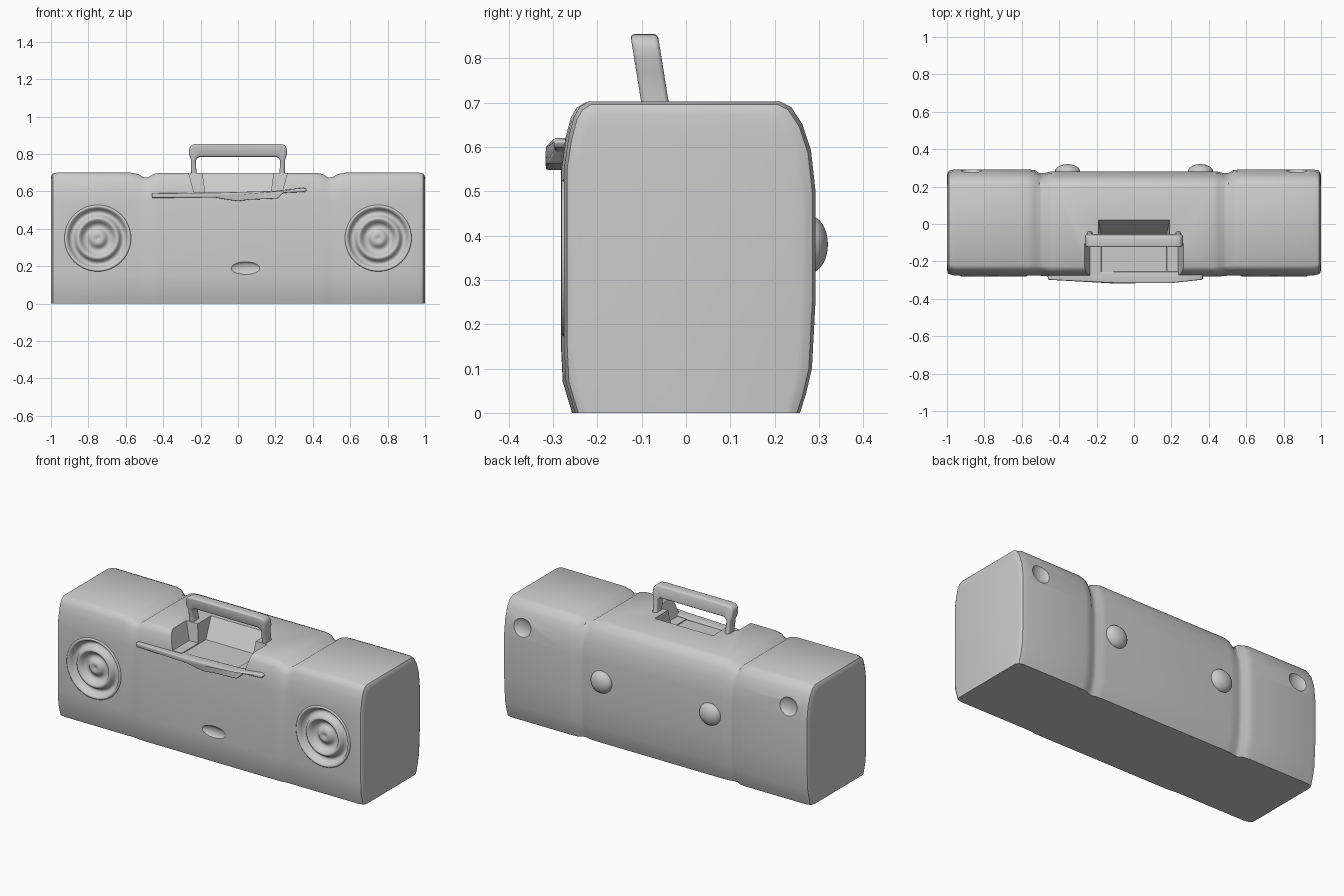
import bpy, bmesh, math
from mathutils import Matrix, Vector

if "Cube" in bpy.data.objects:
    bpy.data.objects.remove(bpy.data.objects["Cube"])


def finish(name, bm, bevel=0, angle=40):
    bmesh.ops.recalc_face_normals(bm, faces=bm.faces)
    me = bpy.data.meshes.new(name)
    bm.to_mesh(me)
    bm.free()
    ob = bpy.data.objects.new(name, me)
    bpy.context.collection.objects.link(ob)
    bpy.ops.object.select_all(action='DESELECT')
    bpy.context.view_layer.objects.active = ob
    ob.select_set(True)
    if bevel:
        m = ob.modifiers.new("bevel", 'BEVEL')
        m.width, m.segments, m.limit_method = bevel, 3, 'ANGLE'
        bpy.ops.object.modifier_apply(modifier=m.name)
    bpy.ops.object.shade_smooth_by_angle(angle=math.radians(angle))
    return ob


def loft(name, rings, bevel=0, angle=40):
    """Skin a list of equal-length closed rings and cap both ends."""
    bm = bmesh.new()
    vs = [[bm.verts.new(p) for p in r] for r in rings]
    n = len(vs[0])
    for a, b in zip(vs, vs[1:]):
        for i in range(n):
            j = (i + 1) % n
            bm.faces.new((a[i], a[j], b[j], b[i]))
    bm.faces.new(vs[0])
    bm.faces.new(vs[-1])
    return finish(name, bm, bevel, angle)


def ellipsoid(name, loc, size):
    bm = bmesh.new()
    bmesh.ops.create_uvsphere(bm, u_segments=32, v_segments=16, radius=1)
    bm.transform(Matrix.Translation(loc) @ Matrix.Diagonal((*size, 1)))
    return finish(name, bm)


def lathe(name, x, z, prof, seg=48):
    """Spin (radius, y) points about a front-back axis."""
    rings = [[(x + r * math.cos(t), y, z + r * math.sin(t))
              for t in (2 * math.pi * i / seg for i in range(seg))] for r, y in prof]
    return loft(name, rings, angle=75)


def cut(target, cutter):
    cutter.hide_render = True
    m = target.modifiers.new("cut", 'BOOLEAN')
    m.operation, m.object, m.solver = 'DIFFERENCE', cutter, 'EXACT'
    bpy.context.view_layer.objects.active = target
    bpy.ops.object.modifier_apply(modifier=m.name)
    bpy.data.objects.remove(cutter)


def section(x, yf, yb, zt):
    """Rounded side profile of the case at one station."""
    return [(x, y, z) for y, z in [
        (yf + .025, 0), (yf + .004, .07), (yf, .15), (yf, .55), (yf + .01, zt - .08),
        (yf + .022, zt - .035), (yf + .035, zt - .012), (yf + .055, zt),
        (yb - .08, zt), (yb - .055, zt - .012), (yb - .03, zt - .05), (yb - .01, zt - .11),
        (yb, zt - .2), (yb, .25), (yb - .008, .1), (yb - .022, .04), (yb - .035, 0)]]


# Case: rounded ends, grooves either side of the centre section
half = [(.985, -.25, .262, .675), (.995, -.26, .275, .688), (.99, -.268, .285, .696),
        (.96, -.275, .292, .702), (.57, -.275, .292, .70), (.53, -.275, .288, .692),
        (.505, -.276, .272, .675), (.48, -.278, .272, .675), (.455, -.281, .279, .692),
        (.42, -.282, .281, .70)]
half[0] = (1.0, -.245, .258, .672)
half[1] = (.997, -.258, .272, .686)
rings = [section(-x, *r) for x, *r in half] + [section(x, *r) for x, *r in reversed(half)]
body = loft("case", rings)

# Handle recess: open front pocket plus a narrower sloping pocket behind it
def pocket(w0, w1, yb0, yb1, z0, z1):
    return loft("pocket_cutter", [[(-w, -.5, z), (w, -.5, z), (w, yb, z), (-w, yb, z)]
                                  for w, yb, z in ((w0, yb0, z0), (w1, yb1, z1))])

cut(body, pocket(.235, .275, -.12, -.10, .595, .74))
cut(body, pocket(.175, .195, -.05, .04, .59, .73))

# Dents: front centre and back corners; openings for the speakers
cut(body, ellipsoid("dent_cutter", (.04, -.288, .19), (.08, .022, .035)))
for s in (-1, 1):
    cut(body, ellipsoid("dent_cutter", (s * .87, .295, .57), (.06, .03, .06)))
    cut(body, lathe("speaker_cutter", s * .75, .35, [(.163, -.4), (.163, -.225)]))
bpy.ops.object.select_all(action='DESELECT')
body.select_set(True)
bpy.context.view_layer.objects.active = body
bpy.ops.object.shade_smooth_by_angle(angle=math.radians(40))

# Speakers and rear feet
cone = [(.178, -.262), (.178, -.276), (.172, -.281), (.164, -.279), (.155, -.262),
        (.145, -.247), (.133, -.245), (.123, -.256), (.115, -.272), (.106, -.279),
        (.097, -.276), (.085, -.258), (.072, -.244), (.058, -.243), (.047, -.252),
        (.037, -.264), (.022, -.268), (.008, -.262), (.001, -.260)]
for s, side in ((-1, "left"), (1, "right")):
    lathe(side + "_speaker", s * .75, .35, [(.178, -.215)] + cone)
    ellipsoid(side + "_rear_foot", (s * .355, .278, .38), (.068, .042, .065))

# Carry handle: arch outline, leaning forward
outer = [(.205, .585), (.262, .585), (.25, .66), (.252, .77), (.262, .80), (.26, .835),
         (.245, .852), (.21, .855)]
inner = [(.21, .785), (.225, .77), (.222, .69), (.20, .63)]
right = outer
arch = ([(x, z) for x, z in right] + [(-x, z) for x, z in reversed(right)]
        + [(-x, z) for x, z in reversed(inner[::-1])][::-1][::-1][::-1]
        + [(x, z) for x, z in inner])
loft("carry_handle", [[(x, -.07 - .16 * (z - .7) + d, z) for x, z in arch]
                      for d in (-.031, .031)], bevel=.012)

# Uneven trim ledge below the recess
edge = [(-.46, .566), (-.12, .567), (-.06, .556), (0, .548), (.06, .556), (.21, .562),
        (.24, .592), (.36, .598), (.37, .612), (.35, .62), (.2, .603), (-.1, .594), (-.46, .59)]
loft("front_trim_ledge", [[(x, y - (.018 if abs(x) < .22 and y < -.28 else 0), z)
                           for x, z in edge] for y in (-.298, -.255)], bevel=.005)
